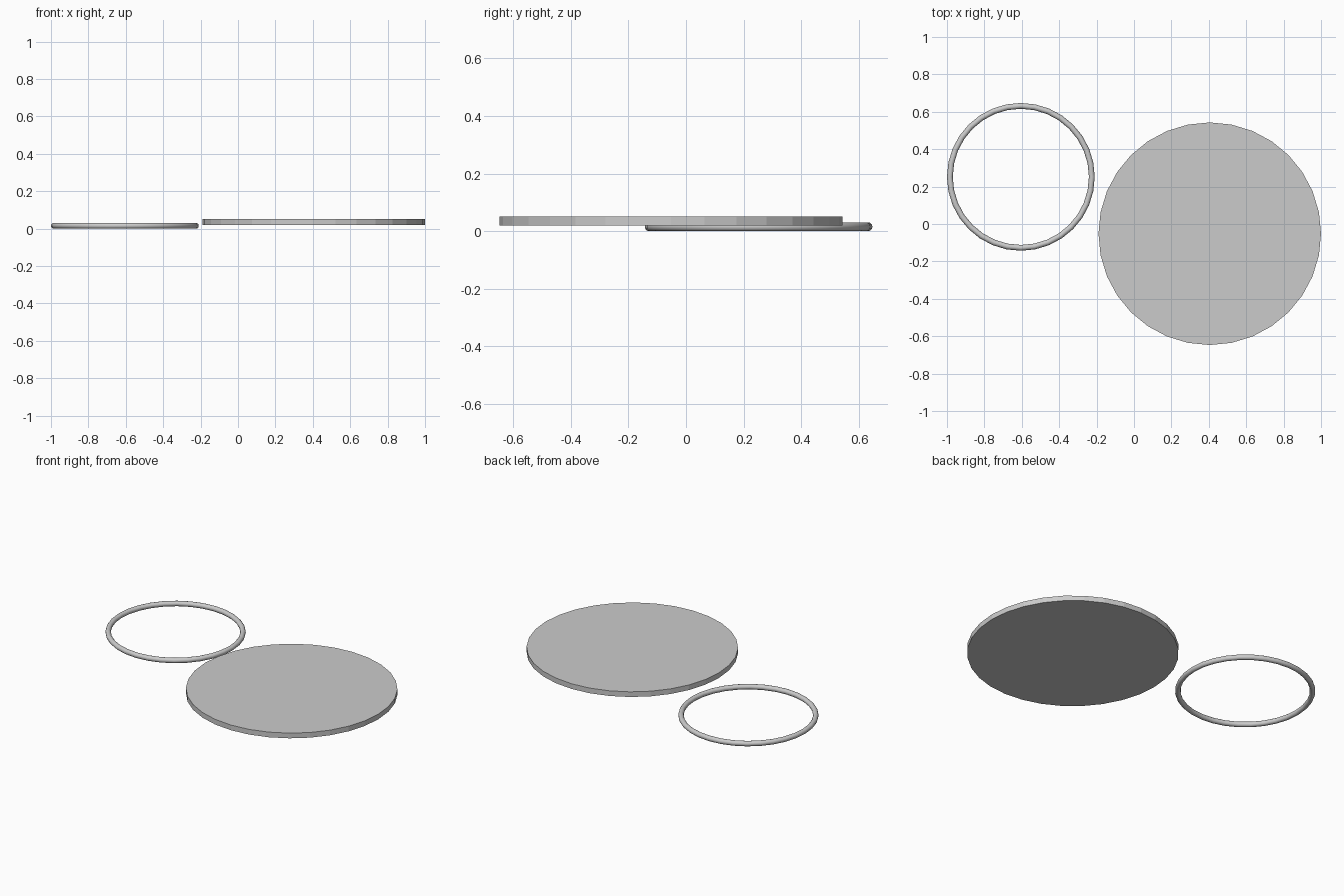
import bpy

if "Cube" in bpy.data.objects:
    bpy.data.objects.remove(bpy.data.objects["Cube"])

# Thin round hoop lying on the ground
TUBE = 0.0155
bpy.ops.mesh.primitive_torus_add(
    major_segments=32, minor_segments=12,
    major_radius=0.395 - TUBE, minor_radius=TUBE,
    location=(-0.605, 0.252, TUBE))
hoop = bpy.context.object
hoop.name = "hoop"
bpy.ops.object.shade_smooth()

# Flat solid disc, slightly raised
Z0, Z1 = 0.019, 0.051
bpy.ops.mesh.primitive_cylinder_add(
    vertices=32, radius=0.595, depth=Z1 - Z0,
    location=(0.405, -0.052, (Z0 + Z1) / 2))
disc = bpy.context.object
disc.name = "disc"
